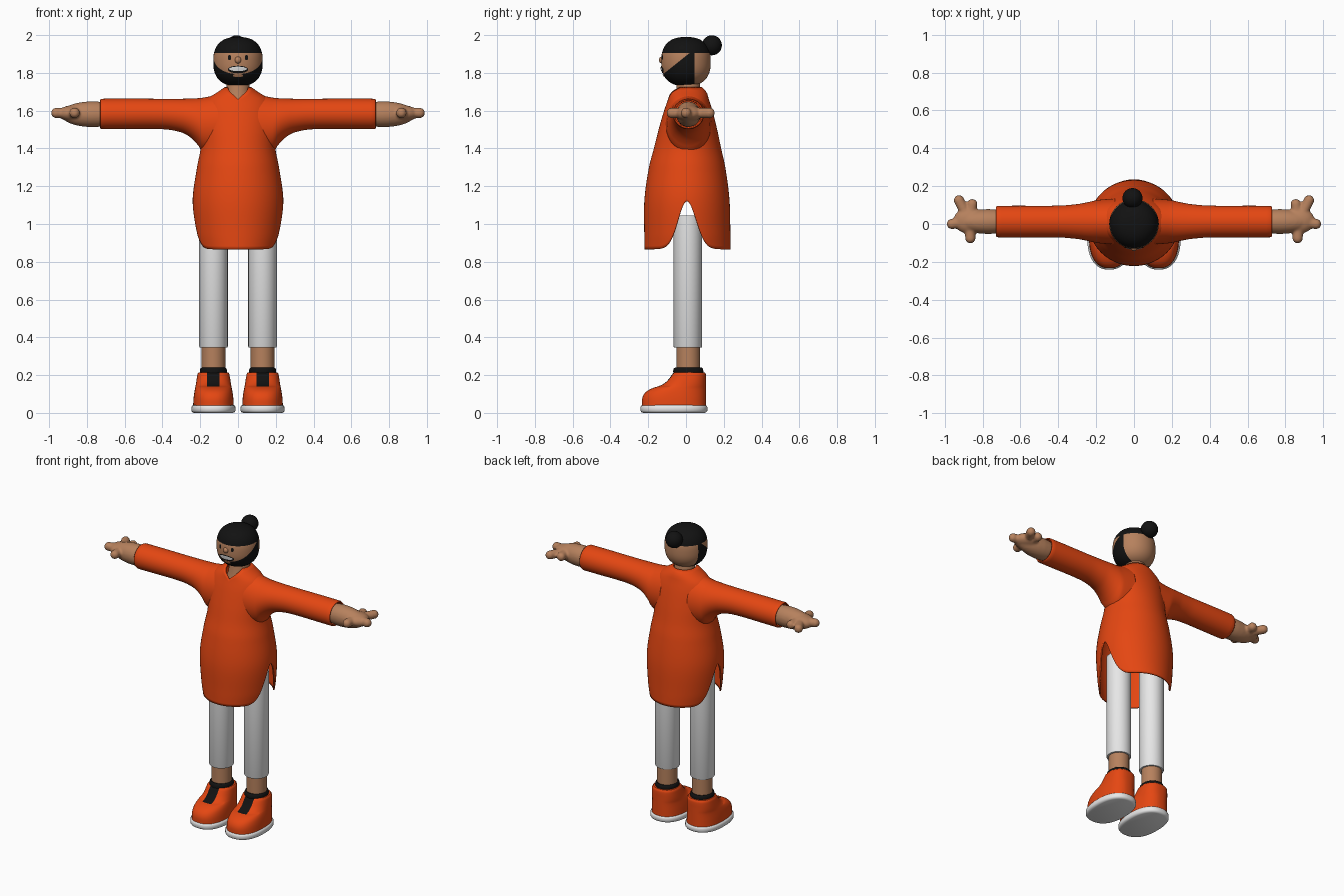
import bpy, bmesh
from math import cos, sin, pi, exp, sqrt
from mathutils import Vector, Matrix

if "Cube" in bpy.data.objects:
    bpy.data.objects.remove(bpy.data.objects["Cube"])


def material(name, rgb):
    m = bpy.data.materials.new(name)
    m.use_nodes = True
    m.diffuse_color = (*rgb, 1)
    m.node_tree.nodes["Principled BSDF"].inputs["Base Color"].default_value = (*rgb, 1)
    return m


ORANGE = material("orange cloth", (0.78, 0.062, 0.006))
SKIN = material("skin", (0.47, 0.22, 0.11))
WHITE = material("white", (0.8, 0.8, 0.8))
BLACK = material("black", (0.006, 0.006, 0.006))


def finish(name, bm, *mats):
    me = bpy.data.meshes.new(name)
    bm.to_mesh(me)
    bm.free()
    for m in mats:
        me.materials.append(m)
    ob = bpy.data.objects.new(name, me)
    bpy.context.collection.objects.link(ob)
    bpy.ops.object.select_all(action='DESELECT')
    ob.select_set(True)
    bpy.context.view_layer.objects.active = ob
    bpy.ops.object.shade_smooth_by_angle(angle=0.8)
    return ob


def loft(rings, caps=True):
    """Skin a list of equal-length closed rings."""
    bm = bmesh.new()
    vs = [[bm.verts.new(p) for p in r] for r in rings]
    n = len(vs[0])
    for a, b in zip(vs, vs[1:]):
        for j in range(n):
            k = (j + 1) % n
            bm.faces.new((a[j], a[k], b[k], b[j]))
    if caps:
        bm.faces.new(vs[0][::-1])
        bm.faces.new(vs[-1])
    return bm


def oval(x, y, z, rx, ry, n=48, p=2.0):
    """Horizontal superellipse ring."""
    out = []
    for i in range(n):
        c, s = cos(2 * pi * i / n), sin(2 * pi * i / n)
        k = (abs(c) ** p + abs(s) ** p) ** (-1 / p)
        out.append((x + rx * c * k, y + ry * s * k, z))
    return out


def sample(table, t):
    """Smooth interpolation of rows keyed by their first column."""
    def slope(i, c):
        a, b = table[max(i - 1, 0)], table[min(i + 1, len(table) - 1)]
        return (b[c] - a[c]) / (b[0] - a[0])
    t = min(max(t, table[0][0]), table[-1][0])
    i = max(k for k in range(len(table) - 1) if table[k][0] <= t)
    a, b = table[i], table[i + 1]
    h = b[0] - a[0]
    u = (t - a[0]) / h
    w = u * u * (3 - 2 * u)
    return [a[c] * (1 - w) + b[c] * w + h * (u * (1 - u) ** 2 * slope(i, c)
            - u * u * (1 - u) * slope(i + 1, c)) for c in range(1, len(a))]


def paint(bm, planes, rule):
    """Cut clean colour borders, then colour the faces chosen by the rule."""
    for co, no in planes:
        bmesh.ops.bisect_plane(bm, geom=bm.verts[:] + bm.edges[:] + bm.faces[:],
                               plane_co=co, plane_no=no)
    for f in bm.faces:
        f.material_index = int(rule(f.calc_center_median()))


def ball(bm, at, radii):
    bmesh.ops.create_uvsphere(bm, u_segments=24, v_segments=16, radius=1,
                              matrix=Matrix.Translation(at) @ Matrix.Diagonal((*radii, 1)))


# Tunic body: hem with side slits, V neck
body = [(0.866, 0.212, 0.228, 0.008), (0.95, 0.228, 0.228, 0.007), (1.13, 0.24, 0.225, 0.005),
        (1.3, 0.217, 0.202, 0.006), (1.4, 0.198, 0.178, 0.008), (1.5, 0.195, 0.155, 0.01),
        (1.6, 0.19, 0.128, 0.012), (1.66, 0.165, 0.108, 0.013), (1.7, 0.105, 0.095, 0.013),
        (1.725, 0.07, 0.072, 0.012)]
N, STEPS = 128, 48
rings = []
for s in range(STEPS + 1):
    ring = []
    for i in range(N):
        a = 2 * pi * i / N
        low = 0.866 + 0.255 * exp(-(0.228 * sin(a) / 0.068) ** 2)
        high = 1.725
        if sin(a) < 0:
            high = 1.66 + 0.065 * min(1, abs(cos(a)) / 0.78) ** 0.7
        z = low + (high - low) * s / STEPS
        rx, ry, yc = sample(body, z)
        ring.append((rx * cos(a), yc + ry * sin(a), z))
    rings.append(ring)


def cloth(name, rings):
    ob = finish(name, loft(rings, caps=False), ORANGE)
    mod = ob.modifiers.new("thickness", 'SOLIDIFY')
    mod.thickness, mod.offset = 0.008, -1


cloth("tunic_body", rings)

# Sleeves flaring into the body: x, top, bottom, half depth
sleeve = [(0.1, 1.685, 1.36, 0.122), (0.19, 1.668, 1.385, 0.114), (0.21, 1.666, 1.415, 0.11),
          (0.25, 1.664, 1.457, 0.101), (0.3, 1.663, 1.485, 0.092), (0.4, 1.663, 1.502, 0.084),
          (0.72, 1.663, 1.502, 0.083), (0.73, 1.658, 1.507, 0.078)]
for side, sx in (("left", 1), ("right", -1)):
    rings = []
    xs = [0.1 + 0.4 * (k / 30) ** 1.3 for k in range(31)] + [0.6, 0.7, 0.72, 0.727, 0.73]
    for x in xs[::sx]:
        top, bot, ry = sample(sleeve, x)
        rings.append([(sx * x, 0.013 + ry * cos(2 * pi * i / 64),
                       (top + bot) / 2 + (top - bot) / 2 * sin(2 * pi * i / 64)) for i in range(64)])
    cloth(side + "_sleeve", rings)

    # Hand: wrist, palm and stubby fingers fused together
    bm = bmesh.new()
    ball(bm, (sx * 0.77, 0.013, 1.581), (0.17, 0.066, 0.068))
    ball(bm, (sx * 0.87, 0.018, 1.585), (0.085, 0.07, 0.044))
    root = Vector((0.87, 0.015, 1.588))
    for tip in ((0.925, 0.125), (0.855, 0.105), (0.962, 0.0), (0.865, -0.075)):
        for k in range(7):
            p = root.lerp(Vector((*tip, 1.588)), k / 6)
            ball(bm, (sx * p.x, p.y, p.z), (0.028, 0.028, 0.028))
    hand = finish(side + "_hand", bm, SKIN)
    mod = hand.modifiers.new("fuse", 'REMESH')
    mod.mode, mod.voxel_size, mod.use_smooth_shade = 'VOXEL', 0.007, True
    mod = hand.modifiers.new("soften", 'SMOOTH')
    mod.factor, mod.iterations = 0.5, 5

    # Trouser leg with a rounded cuff, and ankle
    cx = sx * 0.13
    leg = [(0.345, 0.066), (0.346, 0.073), (0.352, 0.076), (1.045, 0.076)]
    finish(side + "_trouser_leg", loft([oval(cx, 0.01, z, r, r) for z, r in leg]), WHITE)
    finish(side + "_ankle", loft([oval(cx, 0.012, z, 0.063, 0.063) for z in (0.18, 0.4)]), SKIN)

    # Shoe: sole, upper with dark tongue, collar
    def shoe_ring(z, front, back, half):
        return oval(cx, (front + back) / 2, z, half, (back - front) / 2, 64, 2.4)
    sole = [(0, 0.014), (0.004, 0.005), (0.012, 0), (0.03, 0), (0.038, 0.004), (0.042, 0.012)]
    finish(side + "_sole", loft([shoe_ring(z, -0.241 + d, 0.113 - d, 0.117 - d)
                                 for z, d in sole]), WHITE)
    upper = [(0.035, -0.234, 0.106, 0.108), (0.08, -0.231, 0.106, 0.105),
             (0.11, -0.213, 0.106, 0.101), (0.13, -0.18, 0.106, 0.097),
             (0.145, -0.135, 0.106, 0.094), (0.165, -0.104, 0.106, 0.091),
             (0.19, -0.083, 0.106, 0.087), (0.208, -0.07, 0.104, 0.083), (0.215, -0.062, 0.098, 0.077)]
    bm = loft([shoe_ring(z, *sample(upper, z)) for z in
               [0.035 + 0.18 * k / 24 for k in range(25)]])
    paint(bm, [((cx - 0.033, 0, 0), (1, 0, 0)), ((cx + 0.033, 0, 0), (1, 0, 0)),
               ((0, 0, 0.14), (0, 0, 1))],
          lambda c: abs(c.x - cx) < 0.033 and c.z > 0.14 and c.y < -0.02)
    finish(side + "_shoe_upper", bm, ORANGE, BLACK)
    collar = [(0.2, 0.078), (0.222, 0.08), (0.235, 0.077), (0.24, 0.07), (0.238, 0.06)]
    finish(side + "_shoe_collar", loft([oval(cx, 0.012, z, r * 0.9, r) for z, r in collar]), BLACK)

# Neck
neck = [(1.58, 0.09), (1.64, 0.078), (1.68, 0.064), (1.78, 0.06)]
finish("neck", loft([oval(0, 0.012, z, r, r) for z, r in neck]), SKIN)

# Head with cap of hair, sideburns and beard
HZ, HR, HH, P = 1.86, 0.131, 0.13, 2.5


def head_radius(z):
    return HR * max(0, 1 - abs((z - HZ) / HH) ** P) ** (1 / P)


levels = [HZ - HH * cos(pi * k / 40) for k in range(41)]
bm = loft([oval(0, 0, z, max(head_radius(z), 0.002), max(head_radius(z), 0.002), 64) for z in levels])
paint(bm, [((0, 0, 1.905), (0, 0, 1)), ((0, 0.045, 0), (0, 1, 0)), ((0, 0, 1.89), (0, -0.8, 1))],
      lambda c: c.z > 1.905 or (c.y < 0.045 and c.z - 0.8 * c.y < 1.89))
finish("head", bm, SKIN, BLACK)

bm = bmesh.new()
ball(bm, (-0.008, 0.137, 1.946), (0.053, 0.053, 0.053))
finish("hair_bun", bm, BLACK)
bm = bmesh.new()
ball(bm, (0, -0.128, 1.868), (0.017, 0.015, 0.018))
finish("nose", bm, SKIN)


def face_plate(name, x, z, rx, rz, mat, lift):
    """Thin oval following the curve of the face."""
    rings = []
    for k in (1, 0.75, 0.5, 0.25, 0.02):
        ring = []
        for i in range(32):
            px, pz = x + k * rx * cos(pi * i / 16), z + k * rz * sin(pi * i / 16)
            ring.append((px, -sqrt(head_radius(pz) ** 2 - px * px) - lift, pz))
        rings.append(ring)
    finish(name, loft(rings, caps=False), mat)


for side, sx in (("left", 1), ("right", -1)):
    face_plate(side + "_eye", sx * 0.045, 1.881, 0.009, 0.014, BLACK, 0.003)
face_plate("mouth", 0, 1.818, 0.054, 0.02, BLACK, 0.003)
face_plate("teeth", 0, 1.821, 0.047, 0.012, WHITE, 0.006)
face_plate("lower_lip", 0, 1.786, 0.028, 0.009, SKIN, 0.003)
